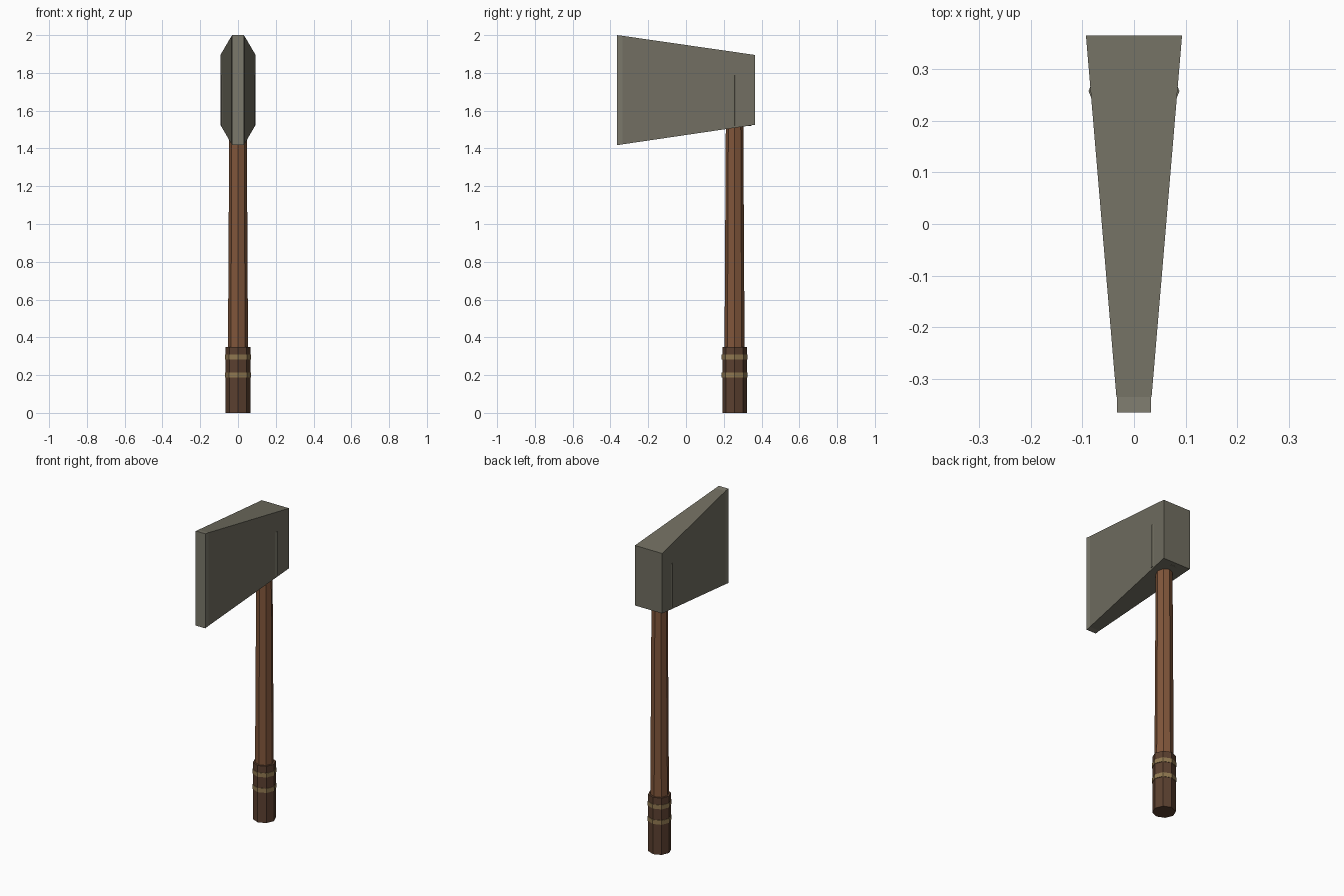
import bpy, bmesh, math
from mathutils import Matrix

if "Cube" in bpy.data.objects:
    bpy.data.objects.remove(bpy.data.objects["Cube"])

SHAFT_Y = 0.257


def material(name, srgb):
    mat = bpy.data.materials.new(name)
    mat.diffuse_color = (*[c ** 2.2 for c in srgb], 1)
    mat.use_nodes = True
    mat.node_tree.nodes["Principled BSDF"].inputs["Base Color"].default_value = mat.diffuse_color
    return mat


STEEL = material("steel", (0.44, 0.43, 0.38))
EDGE = material("edge_steel", (0.48, 0.47, 0.42))
WOOD = material("wood", (0.50, 0.34, 0.24))
LEATHER = material("leather", (0.36, 0.26, 0.20))
CORD = material("cord", (0.56, 0.47, 0.32))


def finish(name, bm, mat):
    bmesh.ops.recalc_face_normals(bm, faces=bm.faces)
    mesh = bpy.data.meshes.new(name)
    bm.to_mesh(mesh)
    bm.free()
    mesh.materials.append(mat)
    bpy.context.collection.objects.link(bpy.data.objects.new(name, mesh))


def octagon(name, z0, z1, r0, r1, mat):
    """Eight-sided tapered rod around the shaft axis."""
    bm = bmesh.new()
    bmesh.ops.create_cone(bm, cap_ends=True, segments=8, radius1=r0, radius2=r1,
                          depth=z1 - z0,
                          matrix=Matrix.Translation((0, SHAFT_Y, (z0 + z1) / 2)))
    finish(name, bm, mat)


def wedge(name, front, back, mat):
    """Loft between two upright rectangles given as (y, half_width, bottom, top)."""
    bm = bmesh.new()
    rings = [[bm.verts.new((x, y, z)) for x, z in ((-w, b), (w, b), (w, t), (-w, t))]
             for y, w, b, t in (front, back)]
    for ring in rings:
        bm.faces.new(ring)
    for i in range(4):
        j = (i + 1) % 4
        bm.faces.new((rings[0][i], rings[0][j], rings[1][j], rings[1][i]))
    finish(name, bm, mat)


# Shaft, grip and cord bands
octagon("shaft", 0.02, 1.75, 0.055, 0.045, WOOD)
octagon("grip", 0.0, 0.35, 0.065, 0.065, LEATHER)
for i, z in enumerate((0.20, 0.295)):
    octagon(f"grip_band_{i + 1}", z - 0.013, z + 0.013, 0.068, 0.068, CORD)

# Axe head, cutting edge and the socket whose corners show on its cheeks
wedge("axe_head", (-0.335, 0.034, 1.422, 1.996), (0.365, 0.093, 1.525, 1.895), STEEL)
wedge("cutting_edge", (-0.365, 0.033, 1.417, 2.0), (-0.335, 0.033, 1.422, 1.996), EDGE)
octagon("socket", 1.52, 1.79, 0.088, 0.088, STEEL)
